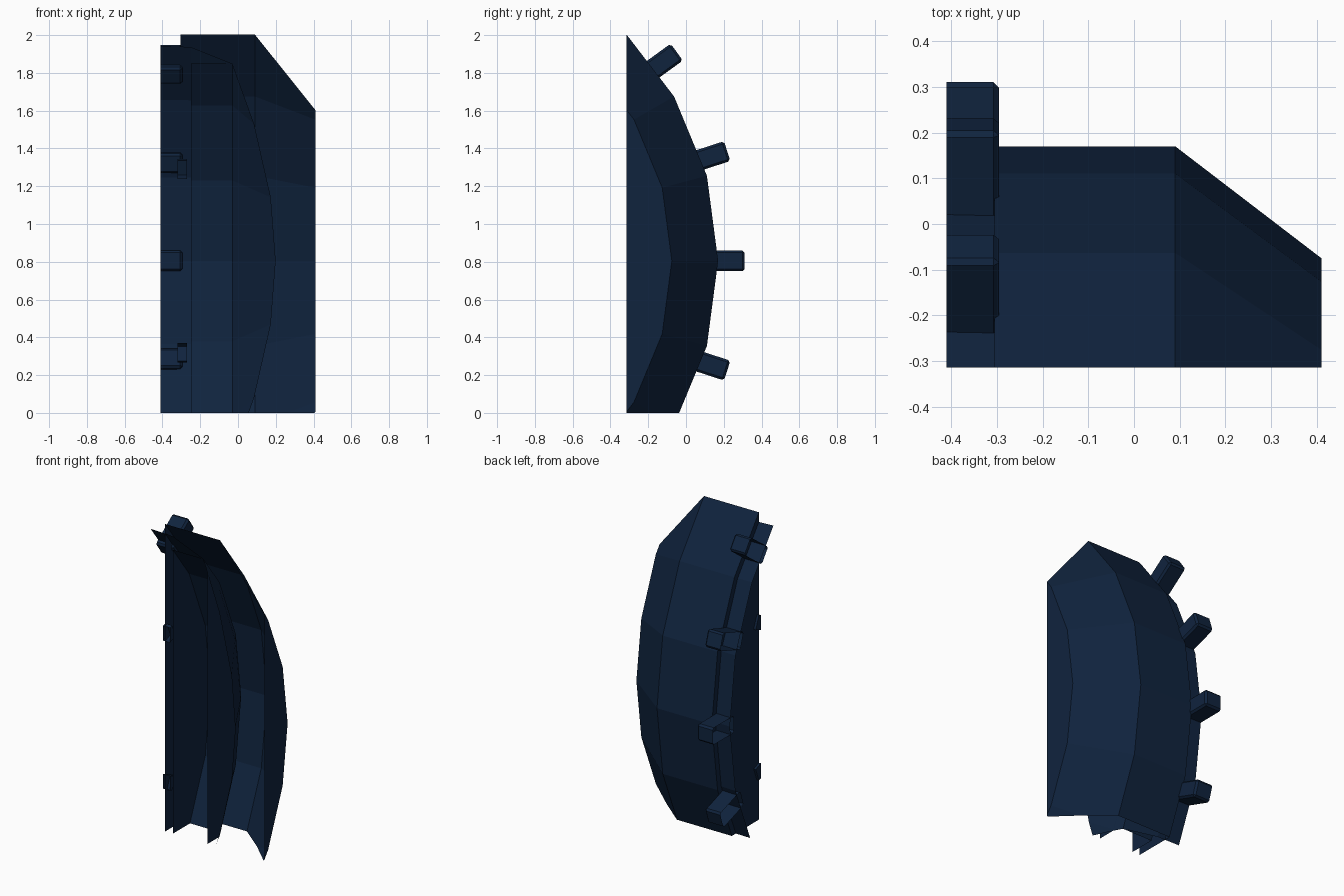
import bpy, bmesh, math
from mathutils import Vector, Matrix

if "Cube" in bpy.data.objects:
    bpy.data.objects.remove(bpy.data.objects["Cube"])

CY, CZ = -1.57, 0.805          # wheel axis (runs along x)
X0, Y0 = -0.41, -0.314         # cutting planes of the segment

navy = bpy.data.materials.new("dark navy")
navy.diffuse_color = (0.005, 0.017, 0.048, 1)
navy.use_nodes = True
navy.node_tree.nodes["Principled BSDF"].inputs["Base Color"].default_value = navy.diffuse_color


def finish(bm, name):
    # trim to the visible segment, leaving the cut sides open
    for co, no in (((X0, 0, 0), (-1, 0, 0)), ((0, Y0, 0), (0, -1, 0)), ((0, 0, 0), (0, 0, -1))):
        geom = bm.verts[:] + bm.edges[:] + bm.faces[:]
        bmesh.ops.bisect_plane(bm, geom=geom, plane_co=co, plane_no=no, clear_outer=True, dist=1e-5)
    me = bpy.data.meshes.new(name)
    bm.to_mesh(me)
    bm.free()
    me.materials.append(navy)
    ob = bpy.data.objects.new(name, me)
    bpy.context.collection.objects.link(ob)
    return ob


def revolve(name, profile):
    # sweep (x, radius) points round the axis in 15 degree steps
    bm = bmesh.new()
    rings = []
    for i in range(-4, 5):
        t = math.radians(15 * i)
        rings.append([bm.verts.new((x, CY + r * math.cos(t), CZ + r * math.sin(t))) for x, r in profile])
    for a, b in zip(rings, rings[1:]):
        for j in range(len(profile) - 1):
            bm.faces.new((a[j], b[j], b[j + 1], a[j + 1]))
    return finish(bm, name)


def block(name, deg, x, r, size, bevel):
    # box set radially on the wheel
    bm = bmesh.new()
    bmesh.ops.create_cube(bm, size=1)
    bmesh.ops.scale(bm, vec=Vector(size), verts=bm.verts)
    if bevel:
        bmesh.ops.bevel(bm, geom=bm.edges[:], offset=bevel, segments=1, affect='EDGES')
    m = (Matrix.Translation((0, CY, CZ)) @ Matrix.Rotation(math.radians(deg), 4, 'X')
         @ Matrix.Translation((x, r, 0)))
    bmesh.ops.transform(bm, matrix=m, verts=bm.verts)
    return finish(bm, name)


# outer shell with chamfered shoulder and flat side walls
revolve("outer_shell", [(-0.305, 1.2), (-0.305, 1.74), (0.09, 1.74), (0.41, 1.495), (0.41, 1.2)])
# recessed band carrying the studs
revolve("groove_band", [(-0.41, 1.704), (-0.25, 1.70)])
# inner dish and partitions
revolve("inner_dish", [(-0.25, 1.70), (-0.03, 1.646), (0.2, 1.255), (0.235, 1.2)])
revolve("inner_drum", [(-0.25, 1.2), (-0.25, 1.646), (-0.03, 1.646)])
revolve("inner_wall", [(0.0, 1.2), (0.0, 1.597)])

# studs every 18 degrees
for k in range(-1, 3):
    block(f"stud_{k + 2}", 18 * k, -0.41, 1.77, (0.23, 0.22, 0.11), 0.012)

# small inner tabs on the side wall
for s in (-1, 1):
    block("tab_upper" if s > 0 else "tab_lower", 21 * s, -0.295, 1.34, (0.05, 0.09, 0.09), 0)
